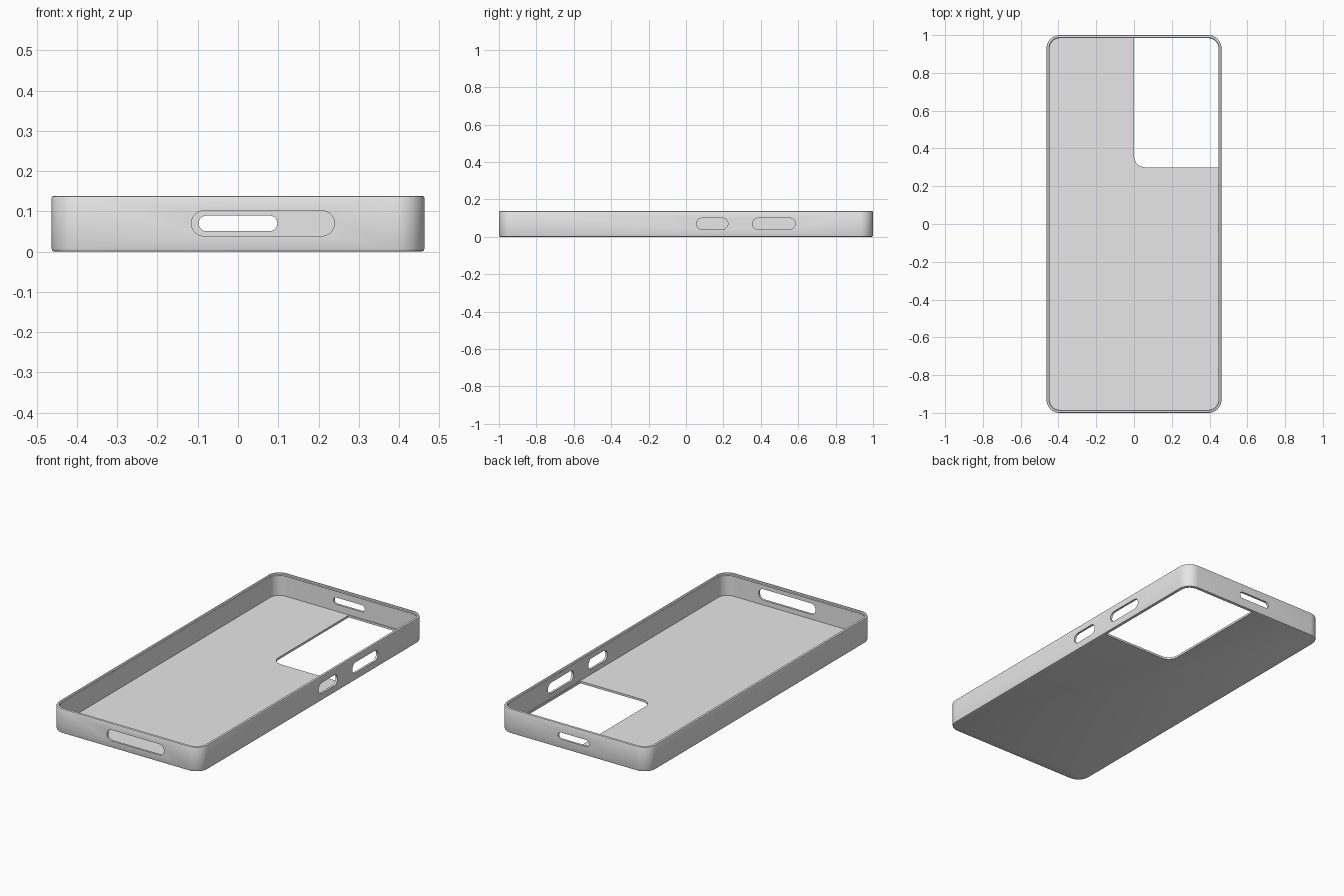
import bpy, bmesh
from math import pi, sin, cos, radians
from mathutils import Matrix, Vector

cube = bpy.data.objects.get("Cube")
if cube:
    bpy.data.objects.remove(cube, do_unlink=True)

HALF_W, HALF_L, HEIGHT, CORNER = 0.463, 1.0, 0.138, 0.07

grey = bpy.data.materials.new("plain_grey")
grey.use_nodes = True
grey.diffuse_color = (0.8, 0.8, 0.8, 1)
grey.node_tree.nodes["Principled BSDF"].inputs["Base Color"].default_value = (0.8, 0.8, 0.8, 1)


def rounded_rect(x0, x1, y0, y1, radii, steps=10):
    """Outline counter-clockwise from the upper right corner."""
    corners = [(x1, y1, -1, -1), (x0, y1, 1, -1), (x0, y0, 1, 1), (x1, y0, -1, 1)]
    points = []
    for i, ((x, y, sx, sy), r) in enumerate(zip(corners, radii)):
        if r == 0:
            points.append((x, y))
            continue
        for k in range(steps + 1):
            a = pi / 2 * (i + k / steps)
            points.append((x + sx * r + r * cos(a), y + sy * r + r * sin(a)))
    return points


def loft(name, rings):
    """Closed solid through a list of (outline, z) rings."""
    bm = bmesh.new()
    loops = [[bm.verts.new((x, y, z)) for x, y in pts] for pts, z in rings]
    for a, b in zip(loops, loops[1:]):
        n = len(a)
        for i in range(n):
            j = (i + 1) % n
            bm.faces.new((a[i], a[j], b[j], b[i]))
    bm.faces.new(loops[0][::-1])
    bm.faces.new(loops[-1])
    bmesh.ops.recalc_face_normals(bm, faces=bm.faces)
    mesh = bpy.data.meshes.new(name)
    bm.to_mesh(mesh)
    bm.free()
    mesh.materials.append(grey)
    obj = bpy.data.objects.new(name, mesh)
    bpy.context.collection.objects.link(obj)
    return obj


# Case shell: outside wall, rolled rim, lip with undercut, inside wall and floor
section = [(0.007, 0), (0.002, 0.002), (0, 0.007),
           (0, HEIGHT - 0.005), (0.0015, HEIGHT - 0.0015), (0.005, HEIGHT),
           (0.012, HEIGHT), (0.016, HEIGHT - 0.004), (0.016, HEIGHT - 0.010),
           (0.012, HEIGHT - 0.016), (0.012, 0.012)]
rings = []
for inset, z in section:
    w, l = HALF_W - inset, HALF_L - inset
    rings.append((rounded_rect(-w, w, -l, l, [CORNER - inset] * 4), z))
case = loft("phone_case", rings)

cutters = []

# Camera window in the floor
window = rounded_rect(0, HALF_W - 0.016, 0.3, HALF_L - 0.016, (CORNER - 0.016, 0, 0.06, 0))
cutters.append(loft("camera_window_cutter", [(window, -0.05), (window, 0.05)]))


def slot(name, centre, length, height, turn):
    """Stadium-shaped cutter pushed through one wall."""
    r = height / 2 - 0.0005
    pts = rounded_rect(-length / 2, length / 2, -height / 2, height / 2, [r] * 4)
    obj = loft(name, [(pts, -0.04), (pts, 0.04)])
    obj.data.transform(Matrix.Translation(Vector(centre))
                       @ Matrix.Rotation(turn, 4, "Z") @ Matrix.Rotation(pi / 2, 4, "X"))
    cutters.append(obj)


# Port and button openings
MID = 0.07
slot("front_port_cutter", (0.062, -HALF_L, MID), 0.355, 0.062, 0)
slot("back_port_cutter", (0, HALF_L, MID), 0.195, 0.038, 0)
slot("small_button_cutter", (HALF_W, 0.14, MID), 0.168, 0.06, pi / 2)
slot("large_button_cutter", (HALF_W, 0.47, MID), 0.228, 0.06, pi / 2)

# Cut the openings, then remove the cutters
bpy.ops.object.select_all(action="DESELECT")
bpy.context.view_layer.objects.active = case
case.select_set(True)
for cutter in cutters:
    cutter.hide_render = True
    mod = case.modifiers.new(cutter.name, "BOOLEAN")
    mod.operation = "DIFFERENCE"
    mod.solver = "EXACT"
    mod.object = cutter
    bpy.ops.object.modifier_apply(modifier=mod.name)
for cutter in cutters:
    bpy.data.objects.remove(cutter, do_unlink=True)

bpy.ops.object.shade_smooth_by_angle(angle=radians(30))
